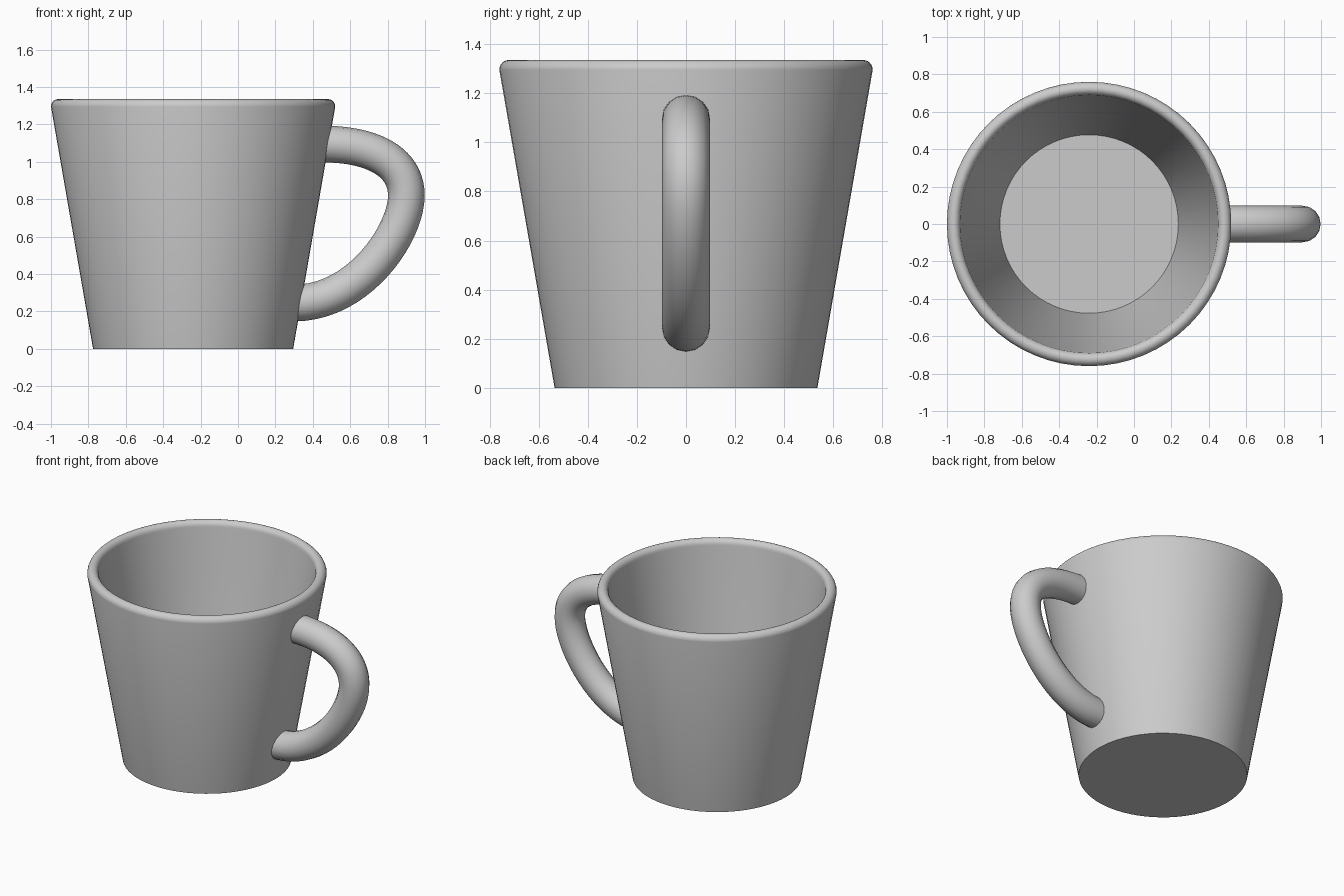
import bpy, bmesh, math
from mathutils import Matrix, Vector

cube = bpy.data.objects.get("Cube")
if cube:
    bpy.data.objects.remove(cube, do_unlink=True)

CENTRE_X = -0.24

# Single grey glaze
glaze = bpy.data.materials.new("grey_glaze")
glaze.use_nodes = True
glaze.diffuse_color = (0.6, 0.6, 0.6, 1)
glaze.node_tree.nodes["Principled BSDF"].inputs["Base Color"].default_value = (0.6, 0.6, 0.6, 1)


def finish(obj, angle):
    bpy.ops.object.select_all(action='DESELECT')
    obj.select_set(True)
    bpy.context.view_layer.objects.active = obj
    bpy.ops.object.shade_smooth_by_angle(angle=math.radians(angle))


def arc(cx, cz, rx, rz, start, end, steps=6):
    angles = [math.radians(start + (end - start) * i / steps) for i in range(steps + 1)]
    return [(cx + rx * math.cos(a), cz + rz * math.sin(a)) for a in angles]


# Cup: closed profile with floor, tapered wall and rounded rim, spun about its axis
profile = [(0, 0), (0.535, 0)]
profile += arc(0.723, 1.295, 0.037, 0.04, 0, 90)
profile += arc(0.723, 1.295, 0.034, 0.04, 90, 180)[1:]
profile += [(0.477, 0.07), (0, 0.07)]

bm = bmesh.new()
verts = [bm.verts.new((r, 0, z)) for r, z in profile]
edges = [bm.edges.new(pair) for pair in zip(verts, verts[1:])]
bmesh.ops.spin(bm, geom=verts + edges, cent=(0, 0, 0), axis=(0, 0, 1),
               angle=math.tau, steps=64, use_merge=True)
bmesh.ops.remove_doubles(bm, verts=bm.verts, dist=0.0001)
bmesh.ops.recalc_face_normals(bm, faces=bm.faces)
bmesh.ops.transform(bm, matrix=Matrix.Translation((CENTRE_X, 0, 0)), verts=bm.verts)
mesh = bpy.data.meshes.new("cup")
bm.to_mesh(mesh)
bm.free()
cup = bpy.data.objects.new("cup", mesh)
bpy.context.collection.objects.link(cup)
mesh.materials.append(glaze)
finish(cup, 35)

# Handle: round tube along a curve, its ends buried in the wall
curve = bpy.data.curves.new("handle", 'CURVE')
curve.dimensions = '3D'
curve.bevel_depth = 0.098
curve.bevel_resolution = 6
curve.resolution_u = 20
curve.use_fill_caps = True
spline = curve.splines.new('BEZIER')
path = [  # (left handle, point, right handle) in x, z
    ((0.35, 1.095), (0.45, 1.095), (0.72, 1.095)),
    ((0.90, 1.00), (0.90, 0.82), (0.90, 0.62)),
    ((0.65, 0.245), (0.30, 0.245), (0.20, 0.245)),
]
spline.bezier_points.add(len(path) - 1)
for point, (left, mid, right) in zip(spline.bezier_points, path):
    point.handle_left_type = point.handle_right_type = 'FREE'
    point.handle_left, point.co, point.handle_right = (
        Vector((x, 0, z)) for x, z in (left, mid, right))
curve.materials.append(glaze)
handle = bpy.data.objects.new("handle", curve)
bpy.context.collection.objects.link(handle)
bpy.ops.object.select_all(action='DESELECT')
handle.select_set(True)
bpy.context.view_layer.objects.active = handle
bpy.ops.object.convert(target='MESH')
finish(bpy.context.view_layer.objects.active, 40)
